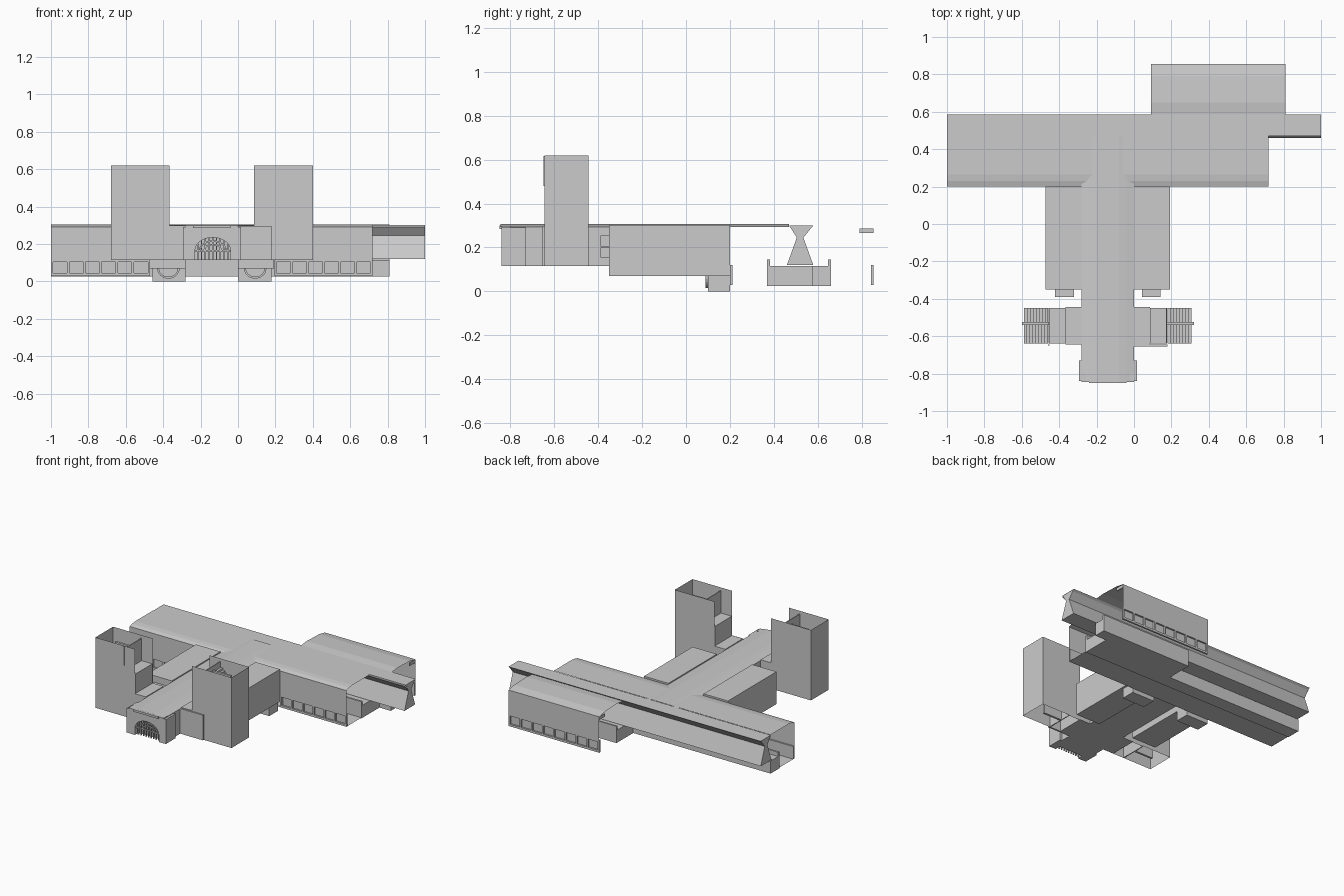
import bpy, bmesh, math
from mathutils import Vector

old = bpy.data.objects.get("Cube")
if old:
    bpy.data.objects.remove(old, do_unlink=True)

stone = bpy.data.materials.new("light_grey_stone")
stone.use_nodes = True
stone.diffuse_color = (0.6, 0.6, 0.6, 1)
stone.node_tree.nodes["Principled BSDF"].inputs["Base Color"].default_value = (0.6, 0.6, 0.6, 1)

DIRS = {"left": (1, 0, 0), "right": (-1, 0, 0), "back": (0, 1, 0),
        "front": (0, -1, 0), "top": (0, 0, 1), "bottom": (0, 0, -1)}
MID = -0.14  # mirror line of the entrance hall


def finish(name, bm):
    mesh = bpy.data.meshes.new(name)
    bm.to_mesh(mesh)
    bm.free()
    mesh.materials.append(stone)
    obj = bpy.data.objects.new(name, mesh)
    bpy.context.collection.objects.link(obj)
    return obj


def box(name, x, y, z, open_sides=()):
    """Box from three (min, max) ranges, with some sides left open."""
    bm = bmesh.new()
    bmesh.ops.create_cube(bm, size=1)
    for v in bm.verts:
        v.co = [r[0] + (c + 0.5) * (r[1] - r[0]) for c, r in zip(v.co, (x, y, z))]
    bm.normal_update()
    gone = [f for f in bm.faces
            if any(f.normal.dot(Vector(DIRS[s])) > 0.9 for s in open_sides)]
    bmesh.ops.delete(bm, geom=gone, context="FACES")
    return finish(name, bm)


def extrude(name, points, axis, start, end, solid=False, loop=False):
    """Extrude a profile along x (points are y, z) or along y (points are x, z)."""
    def place(p, t):
        return (t, p[0], p[1]) if axis == "x" else (p[0], t, p[1])
    bm = bmesh.new()
    a = [bm.verts.new(place(p, start)) for p in points]
    b = [bm.verts.new(place(p, end)) for p in points]
    n = len(points)
    for i in range(n if (solid or loop) else n - 1):
        j = (i + 1) % n
        bm.faces.new((a[i], a[j], b[j], b[i]))
    if solid:
        bm.faces.new(a)
        bm.faces.new(b[::-1])
        bmesh.ops.recalc_face_normals(bm, faces=bm.faces)
    return finish(name, bm)


def mx(side, lo, hi):
    """Range in x, measured outward from the mirror line on one side."""
    return tuple(sorted((MID + side * lo, MID + side * hi)))


def arc(cx, cz, rx, rz, n=12):
    return [(cx + rx * math.cos(math.pi * i / n), cz + rz * math.sin(math.pi * i / n))
            for i in range(n + 1)]


def window_row(name, x0, x1, y, count, outward):
    """Recessed panes with rails and posts in front."""
    depth = tuple(sorted((y, y - outward * 0.012)))
    back = y - outward * 0.012
    extrude(name + "_panes", [(back, 0.03), (back, 0.12)], "x", x0, x1)
    for z in ((0.03, 0.045), (0.105, 0.12)):
        box(name + "_rail", (x0, x1), depth, z)
    step = (x1 - x0 - 0.012) / count
    for i in range(count + 1):
        px = x0 + i * step
        box(name + "_post", (px, px + 0.012), depth, (0.045, 0.105))


# Entrance hall: shallow vaulted roof, walls and floor
extrude("entrance_hall_roof", [(-0.28, 0.294), (-0.24, 0.301), (-0.2, 0.306),
        (-0.08, 0.306), (-0.04, 0.301), (0, 0.294)], "y", -0.845, 0.47)
box("entrance_hall_walls", (-0.28, 0), (-0.8, 0.2), (0.115, 0.294), ("top", "back"))
extrude("entrance_hall_floor", [(-0.28, 0.115), (0, 0.115)], "y", 0.2, 0.46)

# Portal with an arched opening and grille
arch = arc(-0.135, 0.165, 0.095, 0.07)
extrude("portal_front", [(0.0, 0.115), (0.0, 0.298), (-0.28, 0.298), (-0.28, 0.115),
        (-0.23, 0.115)] + arch[::-1] + [(-0.04, 0.115)], "y", -0.84, -0.8, solid=True)
for side in (-1, 1):
    box("portal_pier", mx(side, 0.125, 0.155), (-0.84, -0.73), (0.115, 0.29))
box("portal_cornice", (-0.24, -0.04), (-0.85, -0.83), (0.285, 0.3))
for r in (0.075, 0.05):
    ring = arc(-0.135, 0.165, r, r * 0.72)
    hoop = ring + arc(-0.135, 0.165, r - 0.007, r * 0.72 - 0.007)[::-1]
    extrude("grille_hoop", hoop, "y", -0.825, -0.815, solid=True)
for i in range(9):
    px = -0.215 + i * 0.02
    height = 0.165 + 0.07 * math.sqrt(1 - ((px + 0.135) / 0.095) ** 2)
    box("grille_bar", (px - 0.003, px + 0.003), (-0.825, -0.815), (0.115, height))
box("grille_crossbar", (-0.23, -0.04), (-0.825, -0.815), (0.16, 0.167))
box("notice_wall", (0, 0.18), (-0.655, -0.643), (0.115, 0.295))

for side in (-1, 1):
    # Link between entrance hall and tower
    box("tower_link", mx(side, 0.14, 0.225), (-0.645, -0.445), (0.115, 0.3))
    # Tower shell, open at the top, the bottom and toward the hall
    inner = "left" if side < 0 else "right"
    box("tower_shell", mx(side, 0.225, 0.54), (-0.645, -0.445), (0.115, 0.62),
        ("top", "bottom", inner))
    box("tower_inner_wall", mx(side, 0.31, 0.316), (-0.64, -0.45), (0.115, 0.6))
    box("tower_low_block", mx(side, 0.225, 0.31), (-0.64, -0.45), (0.115, 0.44), ("bottom",))
    box("stair_partition", mx(side, 0.31, 0.46), (-0.54, -0.525), (0.115, 0.57))
    # Two flights of stairs inside the tower
    for i in range(8):
        run = mx(side, 0.32 + i * 0.016, 0.336 + i * 0.016)
        box("stair_step", run, (-0.64, -0.54), (0.30 + i * 0.015, 0.32 + i * 0.015))
        box("stair_step", run, (-0.525, -0.45), (0.54 - i * 0.015, 0.56 - i * 0.015))

    # Side wing with a bay at its front
    box("side_wing", mx(side, 0.14, 0.333), (-0.35, 0.2), (0.07, 0.302))
    middle = MID + side * 0.232
    for z in ((0.155, 0.2), (0.205, 0.255)):
        extrude("wing_bay", [(middle - 0.05, z[0]), (middle + 0.05, z[0]),
                (middle + 0.05, z[1]), (middle - 0.05, z[1])], "y", -0.39, -0.35, solid=True)
    # Low porch with an arched surround under the wing
    box("porch", mx(side, 0.14, 0.318), (0.1, 0.2), (0, 0.12))
    surround = arc(middle, 0.07, 0.06, -0.055) + arc(middle, 0.07, 0.05, -0.045)[::-1]
    extrude("porch_arch", surround, "y", 0.09, 0.1, solid=True)

box("tower_slot", (-0.459, -0.451), (-0.65, -0.644), (0.48, 0.618))

# Train hall: roof, front wall, window base and track bed, open at both ends
extrude("train_hall_roof", [(0.2, 0.29), (0.23, 0.299), (0.265, 0.303), (0.47, 0.303)],
        "x", -1, 0.72)
extrude("train_hall_front_wall", [(0.2, 0.12), (0.2, 0.29)], "x", -1, 0.72)
window_row("hall_window_left", 0.195, 0.72, 0.2, 6, -1)
window_row("hall_window_right", -1, -0.47, 0.2, 6, -1)
extrude("track_bed", [(0.2, 0.03), (0.37, 0.03)], "x", -1, 0.72)
box("platform_base", (-1, 0.72), (0.37, 0.47), (0.025, 0.115))
box("platform_parapet", (-1, 0.72), (0.37, 0.384), (0.115, 0.145))

# Waisted spine between the two sheds
extrude("spine_canopy", [(0.46, 0.12), (0.505, 0.245), (0.47, 0.29), (0.47, 0.301),
        (0.585, 0.301), (0.57, 0.29), (0.535, 0.245), (0.58, 0.12)], "x", -1, 1, loop=True)
for x in (-1, 1):
    extrude("spine_end", [(0.46, 0.12), (0.505, 0.245), (0.47, 0.3), (0.58, 0.3),
            (0.535, 0.245), (0.58, 0.12)], "x", x - 0.002 * x, x, solid=True)

# Rear shed: roof, back wall, windows and platform
extrude("rear_shed_roof", [(0.585, 0.298), (0.65, 0.305), (0.79, 0.3), (0.855, 0.288)],
        "x", 0.09, 0.81)
extrude("rear_shed_wall", [(0.855, 0.12), (0.855, 0.288)], "x", 0.09, 0.81)
window_row("rear_shed_window", 0.09, 0.81, 0.855, 8, 1)
for x in (0.09, 0.804):
    box("roof_rib", (x, x + 0.006), (0.79, 0.855), (0.265, 0.287))
box("rear_platform", (0.09, 0.72), (0.47, 0.66), (0.025, 0.115))
box("rear_platform_end", (0.72, 0.81), (0.575, 0.66), (0.025, 0.115))
box("rear_parapet", (0.09, 0.81), (0.648, 0.66), (0.115, 0.145))
